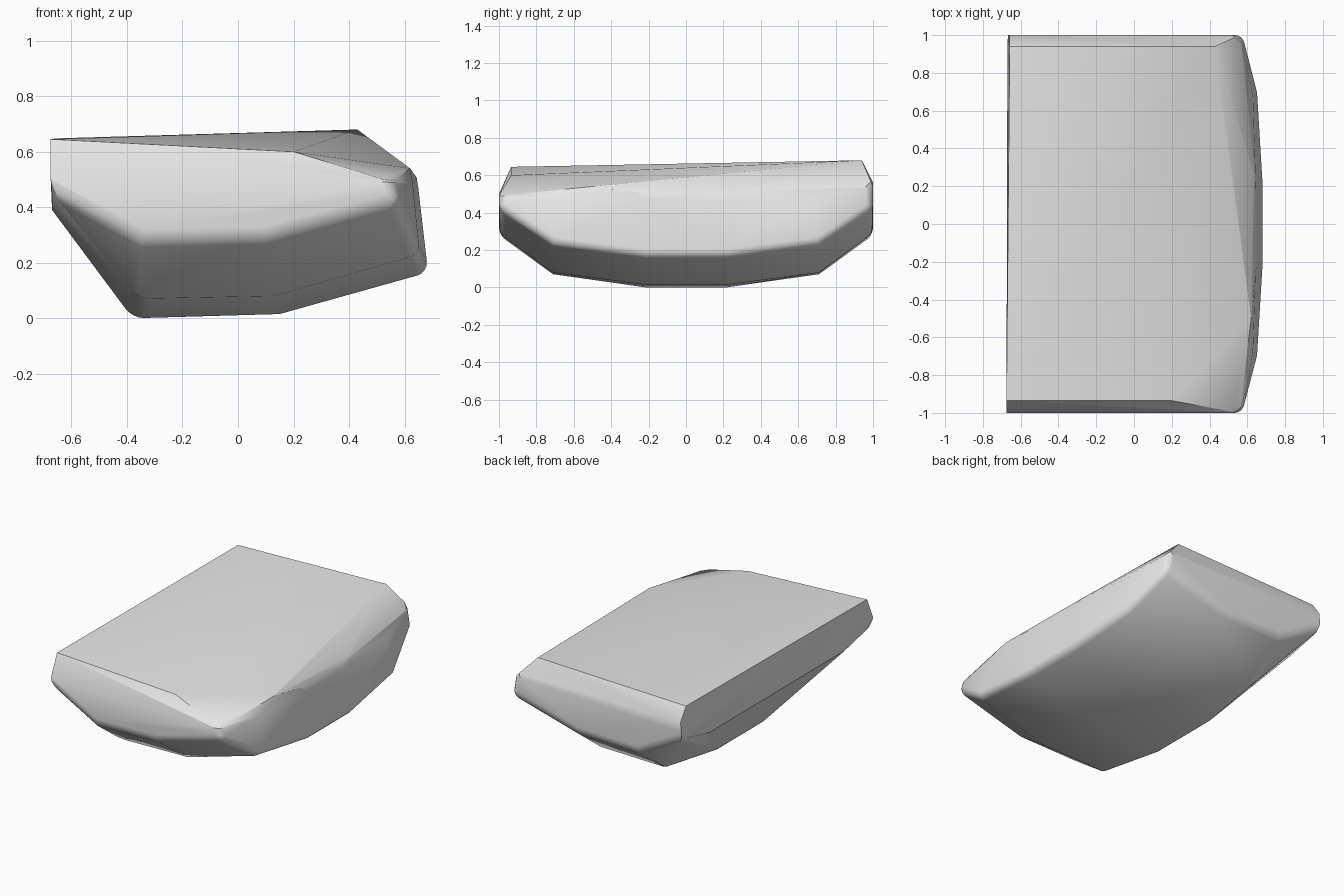
import bpy, bmesh, math

cube = bpy.data.objects.get("Cube")
if cube:
    bpy.data.objects.remove(cube, do_unlink=True)

# Plain stone colour
stone = bpy.data.materials.new("stone_grey")
stone.use_nodes = True
grey = (0.8, 0.8, 0.8, 1)
stone.diffuse_color = grey
stone.node_tree.nodes["Principled BSDF"].inputs["Base Color"].default_value = grey

# Underside cross-sections (x, z), mirrored front to back at each y
sections = {
    0.22: [(-0.67, 0.37), (-0.38, 0), (0.15, 0.015), (0.685, 0.165)],
    0.71: [(-0.67, 0.39), (-0.36, 0.07), (0.13, 0.08), (0.655, 0.23)],
    1.0: [(-0.67, 0.455), (-0.35, 0.28), (0.1, 0.29), (0.58, 0.42)],
}
points = [(x, s * y, z) for y, row in sections.items() for x, z in row for s in (-1, 1)]

# Outer wall, upper rim
points += [(0.645, s * 0.22, 0.51) for s in (-1, 1)]
points += [(0.63, s * 0.68, 0.48) for s in (-1, 1)]
points += [(-0.675, -1, 0.5), (0.56, -1, 0.49), (-0.66, 1, 0.56), (0.56, 1, 0.54)]

# Tilted top facets
points += [(-0.675, -0.935, 0.645), (0.2, -0.935, 0.6), (0.62, -0.5, 0.54),
           (0.43, 0.94, 0.68), (-0.658, 0.94, 0.648)]

# Wrap the points into one solid block
bm = bmesh.new()
for p in points:
    bm.verts.new(p)
hull = bmesh.ops.convex_hull(bm, input=bm.verts[:])
loose = [v for v in bm.verts if not v.link_faces]
bmesh.ops.delete(bm, geom=loose, context='VERTS')
bmesh.ops.dissolve_limit(bm, angle_limit=math.radians(2), verts=bm.verts[:], edges=bm.edges[:])
bmesh.ops.recalc_face_normals(bm, faces=bm.faces[:])


# Worn edges are rounded; the top rim and the flat cut end stay crisp
def is_worn(edge):
    a, b = (v.co for v in edge.verts)
    on_top = min(a.z, b.z) > 0.47 and min(a.x, b.x) < 0.6
    on_cut = max(a.x, b.x) < -0.64
    return edge.calc_face_angle(0) > math.radians(32) and not on_top and not on_cut


bmesh.ops.bevel(bm, geom=[e for e in bm.edges if is_worn(e)], offset=0.04,
                offset_type='OFFSET', segments=4, profile=0.5,
                affect='EDGES', clamp_overlap=False)

mesh = bpy.data.meshes.new("rock_slab")
bm.to_mesh(mesh)
bm.free()
mesh.materials.append(stone)
rock = bpy.data.objects.new("rock_slab", mesh)
bpy.context.collection.objects.link(rock)

# Soft shading with sharp rims
bpy.ops.object.select_all(action='DESELECT')
rock.select_set(True)
bpy.context.view_layer.objects.active = rock
bpy.ops.object.shade_smooth_by_angle(angle=math.radians(32))
